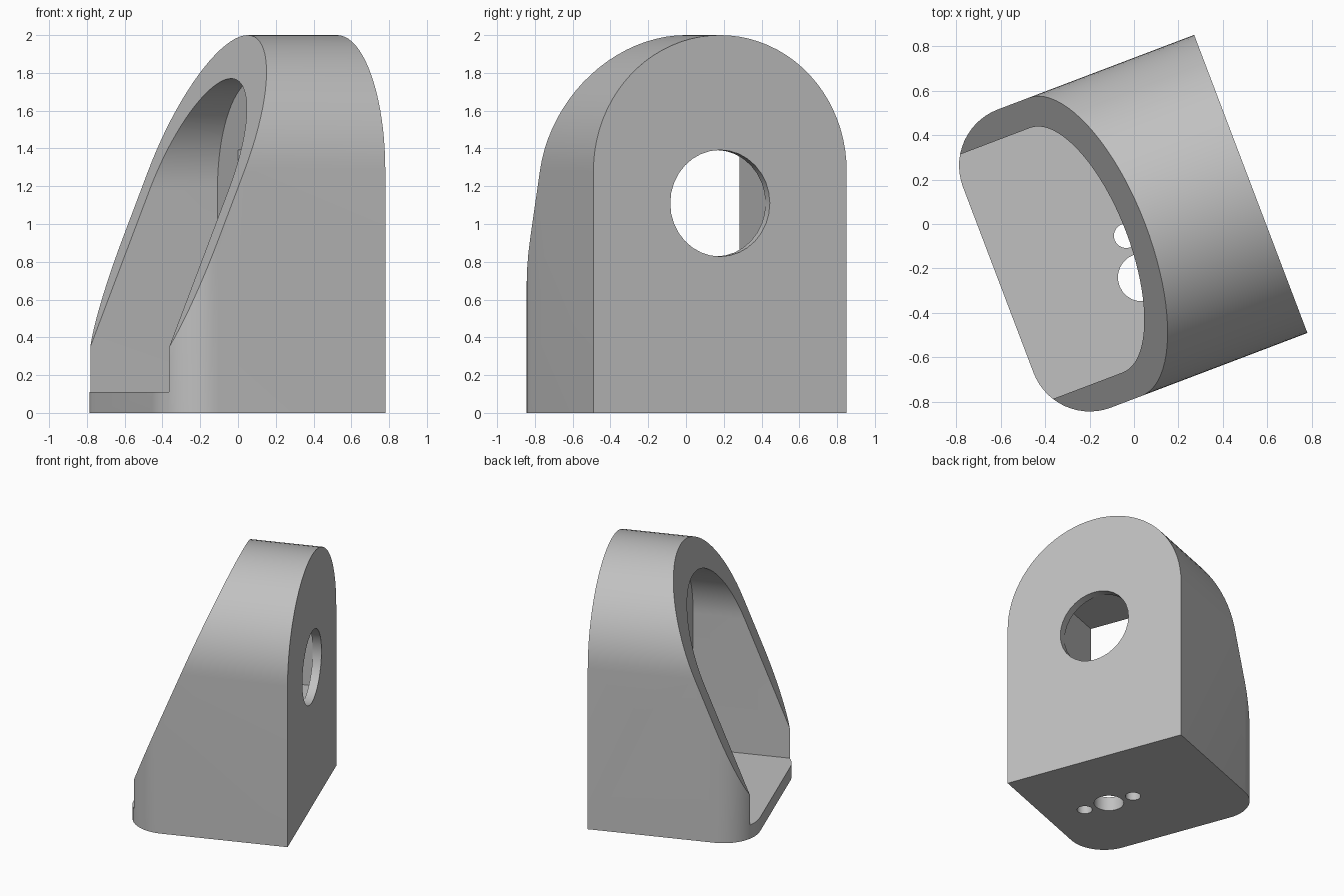
import bpy, bmesh, math

# Local frame: +x is the flat back plate, -x the open sloping side
BACK, FRONT = 0.555, -0.66
HALF, SPRING = 0.717, 1.283
INNER, INNER_SPRING = 0.588, 1.182
FLOOR, POCKET = 0.11, 0.10
WINDOW_Z, WINDOW_R = 1.11, 0.283

cube = bpy.data.objects.get("Cube")
if cube:
    bpy.data.objects.remove(cube, do_unlink=True)

grey = bpy.data.materials.new("plain grey")
grey.use_nodes = True
colour = (0.53, 0.53, 0.53, 1)
grey.diffuse_color = colour
grey.node_tree.nodes["Principled BSDF"].inputs["Base Color"].default_value = colour


def arc(cx, cy, r, start, end, steps):
    angles = [math.radians(start + (end - start) * i / steps) for i in range(steps + 1)]
    return [(cx + r * math.cos(t), cy + r * math.sin(t)) for t in angles]


def circle(cx, cy, r, steps):
    return arc(cx, cy, r, 0, 360, steps)[:-1]


def arch(half, spring, bottom):
    return [(-half, bottom), (half, bottom)] + arc(0, spring, half, 0, 180, 40)


def prism(name, points, axis, lo, hi):
    """Extrude a flat profile along one axis."""
    place = {"X": lambda p, d: (d, p[0], p[1]),
             "Y": lambda p, d: (p[0], d, p[1]),
             "Z": lambda p, d: (p[0], p[1], d)}[axis]
    bm = bmesh.new()
    low = [bm.verts.new(place(p, lo)) for p in points]
    high = [bm.verts.new(place(p, hi)) for p in points]
    bm.faces.new(low)
    bm.faces.new(high)
    n = len(points)
    for i in range(n):
        j = (i + 1) % n
        bm.faces.new((low[i], low[j], high[j], high[i]))
    bmesh.ops.recalc_face_normals(bm, faces=bm.faces)
    mesh = bpy.data.meshes.new(name)
    bm.to_mesh(mesh)
    bm.free()
    mesh.materials.append(grey)
    obj = bpy.data.objects.new(name, mesh)
    bpy.context.collection.objects.link(obj)
    return obj


def carve(target, tool, operation="DIFFERENCE"):
    tool.hide_render = True
    mod = target.modifiers.new(tool.name, "BOOLEAN")
    mod.operation = operation
    mod.solver = "EXACT"
    mod.object = tool
    bpy.context.view_layer.objects.active = target
    bpy.ops.object.modifier_apply(modifier=mod.name)
    bpy.data.objects.remove(tool, do_unlink=True)


# Footprint with two rounded front corners, trimmed to an arch
r = 0.27
footprint = [(BACK, -HALF), (BACK, HALF)]
footprint += arc(FRONT + r, HALF - r, r, 90, 180, 14)
footprint += arc(FRONT + r, r - HALF, r, 180, 270, 14)
housing = prism("arched_housing", footprint, "Z", 0, 2.2)
carve(housing, prism("arch_trim", arch(HALF, SPRING, -0.0), "X", -1, BACK), "INTERSECT")

# Sloping front cut
slope, top_x = 0.404, 0.047
wedge = [(top_x + slope * (z - 2), z) for z in (0, 2.3)]
carve(housing, prism("slope_cut", wedge + [(-2, 2.3), (-2, 0)], "Y", -1, 1))

# Arched cavity open to the front
carve(housing, prism("cavity", arch(INNER, INNER_SPRING, FLOOR), "X", -1, POCKET))

# Square recess behind a round window
w = WINDOW_R
square = [(-w, WINDOW_Z - w), (w, WINDOW_Z - w), (w, WINDOW_Z + w), (-w, WINDOW_Z + w)]
carve(housing, prism("square_recess", square, "X", POCKET - 0.1, 0.49))
carve(housing, prism("round_window", circle(0, WINDOW_Z, w - 0.001, 32), "X", 0.4, 0.7))

# Cable hole flanked by two screw holes in the floor
for offset, radius in ((0, 0.108), (-0.2, 0.055), (0.2, 0.055)):
    carve(housing, prism("floor_hole", circle(-0.052, offset - 0.219, radius, 24), "Z", -0.1, 0.2))

# Final placement and shading
turn = math.radians(20.8)
housing.rotation_euler.z = turn
housing.location = (0.018 * math.sin(turn), -0.018 * math.cos(turn), 0)
bpy.ops.object.select_all(action="DESELECT")
housing.select_set(True)
bpy.context.view_layer.objects.active = housing
bpy.ops.object.shade_smooth_by_angle(angle=math.radians(30))
